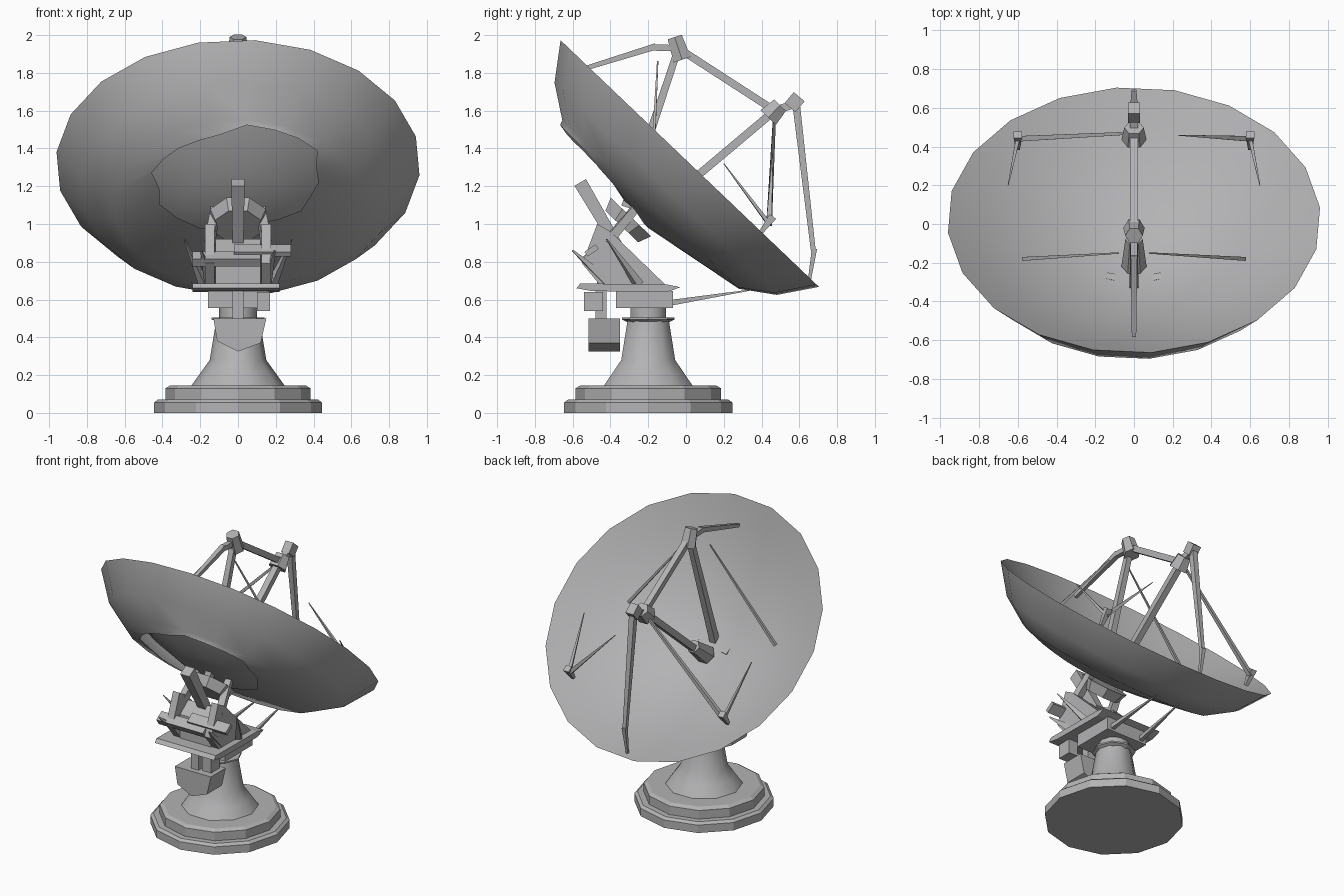
import bpy, bmesh, math, random
from mathutils import Matrix, Vector

random.seed(4)
if bpy.data.objects.get("Cube"):
    bpy.data.objects.remove(bpy.data.objects["Cube"])

grey = bpy.data.materials.new("metal_grey")
grey.use_nodes = True
tone = (0.45, 0.45, 0.46, 1)
grey.diffuse_color = tone
grey.node_tree.nodes["Principled BSDF"].inputs["Base Color"].default_value = tone


def finish(name, bm, smooth=None, outward=True):
    if outward:
        bmesh.ops.recalc_face_normals(bm, faces=bm.faces)
    me = bpy.data.meshes.new(name)
    bm.to_mesh(me)
    bm.free()
    me.materials.append(grey)
    ob = bpy.data.objects.new(name, me)
    bpy.context.collection.objects.link(ob)
    if smooth:
        bpy.ops.object.select_all(action="DESELECT")
        ob.select_set(True)
        bpy.context.view_layer.objects.active = ob
        bpy.ops.object.shade_smooth_by_angle(angle=math.radians(smooth))
    return ob


def rod(name, a, b, r1, r2=None, sides=4):
    """Straight bar from a to b, tapering from r1 to r2."""
    a, b = Vector(a), Vector(b)
    bm = bmesh.new()
    turn = (b - a).to_track_quat("Z", "Y").to_matrix().to_4x4()
    spin = Matrix.Rotation(math.pi / sides, 4, "Z")
    bmesh.ops.create_cone(bm, cap_ends=True, segments=sides, radius1=r1,
                          radius2=r1 if r2 is None else r2, depth=(b - a).length,
                          matrix=Matrix.Translation((a + b) / 2) @ turn @ spin)
    return finish(name, bm)


def box(name, centre, size, tilt=0):
    """Box turned about x by tilt degrees."""
    bm = bmesh.new()
    bmesh.ops.create_cube(bm, size=1, matrix=Matrix.Translation(centre)
                          @ Matrix.Rotation(math.radians(tilt), 4, "X")
                          @ Matrix.Diagonal((*size, 1)))
    return finish(name, bm)


def prism(name, outline, lift):
    """Outline of 3D points extruded along the vector lift."""
    bm = bmesh.new()
    face = bm.faces.new([bm.verts.new(p) for p in outline])
    out = bmesh.ops.extrude_face_region(bm, geom=[face])["geom"]
    bmesh.ops.translate(bm, vec=lift,
                        verts=[v for v in out if isinstance(v, bmesh.types.BMVert)])
    return finish(name, bm)


def plate(name, outline, x0, x1):
    """Side outline (y, z) extruded from x0 to x1."""
    return prism(name, [(x0, y, z) for y, z in outline], (x1 - x0, 0, 0))


def lathe(name, profile, sides, y, smooth=None):
    """Closed turned solid about a vertical axis."""
    bm = bmesh.new()
    rings = [[bm.verts.new((r * math.cos(k * math.tau / sides),
                            y + r * math.sin(k * math.tau / sides), z))
              for k in range(sides)] for r, z in profile]
    for low, high in zip(rings, rings[1:]):
        for k in range(sides):
            j = (k + 1) % sides
            bm.faces.new((low[k], low[j], high[j], high[k]))
    bm.faces.new(rings[0][::-1])
    bm.faces.new(rings[-1])
    return finish(name, bm, smooth)


# Dish frame: across x, down the rim plane T, facing N
CENTRE = Vector((0, 0.02, 1.32))
T = Vector((0, 0.723, -0.69))
N = Vector((0, 0.69, 0.723))
SIDES, RIM = 20, 0.965


def ring(r, depth):
    """Ring of the dish at radius r, depth below the rim plane."""
    angles = [(k + 0.3) * math.tau / SIDES for k in range(SIDES)]
    return [CENTRE + Vector((r * math.cos(a), 0, 0)) + T * (r * 0.985 * math.sin(a))
            - N * depth for a in angles]


def skin(name, loops, inward):
    bm = bmesh.new()
    loops = [[bm.verts.new(p) for p in loop] for loop in loops]
    for a, b in zip(loops, loops[1:]):
        for k in range(SIDES):
            j = (k + 1) % SIDES
            quad = (a[k], b[k], b[j], a[j])
            bm.faces.new(quad if inward else quad[::-1])
    if inward:
        bm.faces.new(loops[0])
    return finish(name, bm, 40, outward=False)


# Dish: shallow reflecting bowl, and a fuller back skin with a ragged opening
bowl = [ring(r, 0.39 * (1 - (r / RIM) ** 1.8)) for r in (0.12, 0.3, 0.5, 0.66, 0.82, RIM)]
skin("dish_bowl", bowl, True)
opening = []
for k in range(SIDES):
    a = (k + 0.3) * math.tau / SIDES
    s = random.uniform(0.88, 1.1)
    u, t = 0.46 * s * math.cos(a), -0.26 + 0.35 * s * math.sin(a)
    depth = 0.4 - 0.18 * math.hypot(u, t) ** 2
    opening.append(CENTRE + Vector((u, 0, 0)) + T * t - N * depth)
skin("dish_back", [opening, ring(0.66, 0.3), ring(0.83, 0.185), ring(RIM, 0)], False)

# Stepped round base and flared pedestal
BY = -0.2
lathe("base_lower", [(0.445, 0), (0.445, 0.055), (0.425, 0.07)], 12, BY)
lathe("base_upper", [(0.385, 0.065), (0.385, 0.13), (0.36, 0.145)], 12, BY)
lathe("pedestal", [(0.25, 0.14), (0.2, 0.21), (0.15, 0.28), (0.115, 0.49)], 10, BY, 40)
lathe("pedestal_collar", [(0.1, 0.475), (0.14, 0.495), (0.14, 0.505)], 8, BY)
lathe("neck", [(0.1, 0.5), (0.1, 0.57)], 10, BY, 40)

# Turntable and equipment boxes
box("turntable_box", (0, -0.22, 0.6), (0.32, 0.3, 0.09))
plate("platform", [(-0.58, 0.66), (-0.5, 0.645), (-0.1, 0.64), (-0.03, 0.665),
                   (-0.1, 0.68), (-0.56, 0.685)], -0.24, 0.22)
box("motor_box", (0.135, -0.49, 0.59), (0.07, 0.1, 0.1))
prism("cabinet", [(x, -0.515, z) for x, z in ((-0.13, 0.5), (-0.11, 0.38), (0, 0.325),
                                              (0.12, 0.37), (0.15, 0.5))], (0, 0.165, 0))
rod("cabinet_hanger", (0, -0.45, 0.49), (0, -0.45, 0.65), 0.04)

# Yoke cheeks carrying the dish
for side, tag in ((-1, "right"), (1, "left")):
    x = side * 0.15
    plate("yoke_" + tag, [(-0.45, 0.67), (-0.1, 0.67), (-0.4, 0.96), (-0.47, 1.0),
                          (-0.55, 0.79)], x - 0.025, x + 0.025)
    rod("yoke_arm_" + tag, (x, -0.42, 0.9), (x * 0.8, -0.27, 1.08), 0.035, 0.03)
    rod("rear_brace_" + tag, (x * 1.3, -0.6, 0.86), (x, -0.42, 0.7), 0.006, 0.035)
    rod("side_spike_" + tag, (x * 1.2, -0.25, 0.68), (x * 1.9, -0.42, 0.92), 0.03, 0.004)
    rod("front_spike_" + tag, (x * 0.8, -0.1, 0.58), (x * 0.6, 0.34, 0.65), 0.022, 0.004)
plate("mount_core", [(-0.47, 0.67), (-0.14, 0.67), (-0.38, 0.92), (-0.47, 0.85)], -0.12, 0.12)
HUB = CENTRE - N * 0.42
rod("dish_hub", HUB - N * 0.07 - T * 0.03, HUB - T * 0.03, 0.13, 0.16, 8)

# Counterweight spar and ballast slats
rod("spar", (0, -0.36, 0.88), (0, -0.56, 1.22), 0.04, 0.05)
box("slat_lower", (-0.06, -0.52, 0.815), (0.36, 0.07, 0.05), 35)
box("slat_upper", (0.13, -0.5, 0.86), (0.3, 0.07, 0.03), 35)

# Feed tower: two joints, horn and linking booms
TOP, FEED = Vector((0, -0.04, 1.93)), Vector((0, 0.47, 1.6))
rod("top_joint", TOP + Vector((0, -0.02, 0.06)), TOP + Vector((0, 0.02, -0.06)),
    0.045, 0.055, 6)
rod("feed_joint", FEED - N * 0.05, FEED + N * 0.04, 0.065, 0.05, 6)
box("feed_box", (0, 0.575, 1.645), (0.06, 0.075, 0.075), 50)
rod("feed_link", FEED, (0, 0.56, 1.63), 0.03)
rod("top_boom", TOP, FEED, 0.028)
rod("feed_boom", FEED, (0, -0.16, 1.07), 0.03)
rod("feed_horn", (0, -0.22, 1.04), (0, -0.08, 1.15), 0.065, 0.045, 6)
rod("top_leg", TOP, (0, -0.32, 1.09), 0.026, 0.033)
rod("rim_boom", TOP, (0, -0.18, 1.935), 0.024)
rod("rim_boom_end", (0, -0.16, 1.94), (0, -0.58, 1.81), 0.024, 0.016)
rod("lower_leg", (0, 0.585, 1.62), (0, 0.675, 0.85), 0.028, 0.018)
rod("lower_leg_foot", (0, 0.68, 0.87), (0, 0.65, 0.68), 0.02, 0.01)

# Thin side braces down to the dish
for side, tag in ((-1, "right"), (1, "left")):
    node = Vector((side * 0.6, 0.44, 1.0))
    reach = 1 if side < 0 else 0.62
    rod("feed_stay_" + tag, node, node.lerp(FEED, reach), 0.02, 0.01 if side < 0 else 0.003)
    rod("stay_foot_" + tag, node + Vector((0, 0.02, 0.04)), node - N * 0.07, 0.03, 0.015)
    rod("stay_spike_" + tag, node, (side * 0.65, 0.2, 1.32), 0.015, 0.003)
    rod("top_stay_" + tag, (side * 0.57, -0.18, 1.27), (side * 0.08, -0.15, 1.86), 0.014, 0.005)
